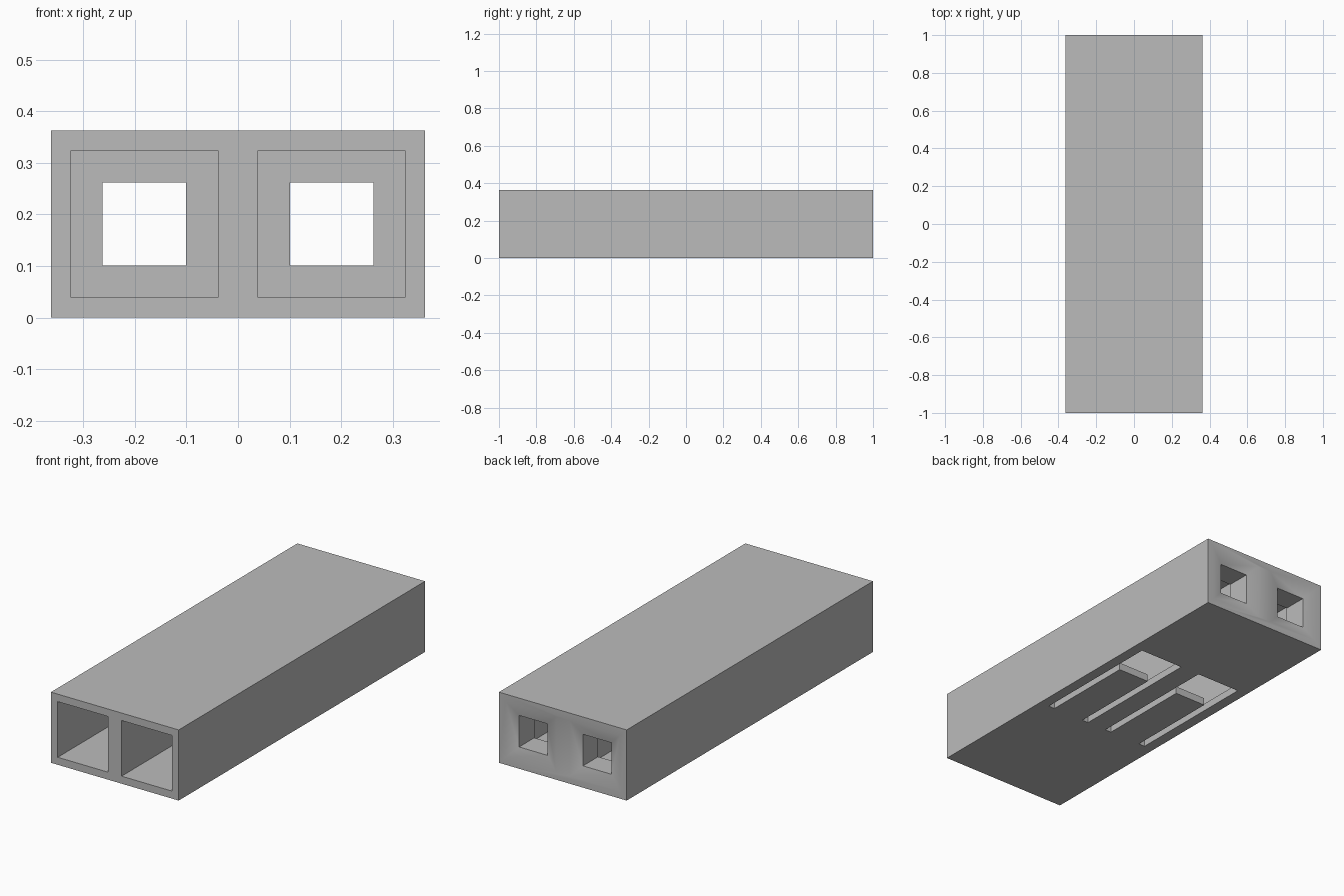
import bpy
import bmesh
from math import radians

WIDTH, HEIGHT, HALF_LEN = 0.726, 0.363, 1.0
CELL = 0.1815          # sideways and vertical centre of each cell
CAVITY = 0.143         # half size of a cavity
HOLE = 0.081           # half size of a rear hole
CAVITY_END = 0.857     # inner face of the rear wall
FUNNEL_START = 0.98    # depth at which the rear funnel meets the hole

cube = bpy.data.objects.get("Cube")
if cube:
    bpy.data.objects.remove(cube, do_unlink=True)

grey = bpy.data.materials.new("plain_grey")
grey.use_nodes = True
colour = (0.5, 0.5, 0.5, 1)
grey.diffuse_color = colour
grey.node_tree.nodes["Principled BSDF"].inputs["Base Color"].default_value = colour


def loft(name, lower, upper):
    """Closed solid between two matching rings of points."""
    bm = bmesh.new()
    a = [bm.verts.new(p) for p in lower]
    b = [bm.verts.new(p) for p in upper]
    bm.faces.new(a)
    bm.faces.new(b)
    for i in range(len(a)):
        j = (i + 1) % len(a)
        bm.faces.new((a[i], a[j], b[j], b[i]))
    bmesh.ops.recalc_face_normals(bm, faces=bm.faces)
    mesh = bpy.data.meshes.new(name)
    bm.to_mesh(mesh)
    bm.free()
    mesh.materials.append(grey)
    obj = bpy.data.objects.new(name, mesh)
    bpy.context.collection.objects.link(obj)
    return obj


def rect(cx, cz, hx, hz, y):
    """Rectangular ring facing along y."""
    return [(cx + sx * hx, y, cz + sz * hz)
            for sx, sz in ((-1, -1), (1, -1), (1, 1), (-1, 1))]


def cut(target, cutter):
    """Subtract a solid and discard it."""
    cutter.hide_render = True
    mod = target.modifiers.new("cut", "BOOLEAN")
    mod.operation = "DIFFERENCE"
    mod.solver = "EXACT"
    mod.object = cutter
    bpy.context.view_layer.objects.active = target
    bpy.ops.object.modifier_apply(modifier=mod.name)
    bpy.data.objects.remove(cutter, do_unlink=True)


# Outer block
housing = loft("connector_housing",
               rect(0, HEIGHT / 2, WIDTH / 2, HEIGHT / 2, -HALF_LEN),
               rect(0, HEIGHT / 2, WIDTH / 2, HEIGHT / 2, HALF_LEN))

# U-shaped slot that frees the latch tongue in the floor
OUT, TONGUE = 0.126, 0.09
HINGE, TIP, END = -0.286, 0.214, 0.428
slot = [(-OUT, HINGE), (-TONGUE, HINGE), (-TONGUE, TIP), (TONGUE, TIP),
        (TONGUE, HINGE), (OUT, HINGE), (OUT, END), (-OUT, END)]

for cx in (-CELL, CELL):
    # Cavity open to the front
    cut(housing, loft("cavity_cutter",
                      rect(cx, CELL, CAVITY, CAVITY, -HALF_LEN - 0.1),
                      rect(cx, CELL, CAVITY, CAVITY, CAVITY_END)))
    # Square hole through the rear wall
    cut(housing, loft("hole_cutter",
                      rect(cx, CELL, HOLE, HOLE, CAVITY_END - 0.1),
                      rect(cx, CELL, HOLE, HOLE, HALF_LEN + 0.1)))
    # Shallow funnel around the hole, extended past the rear face
    depth = HALF_LEN - FUNNEL_START
    spread = CAVITY - HOLE
    cut(housing, loft("funnel_cutter",
                      rect(cx, CELL, HOLE, HOLE, FUNNEL_START),
                      rect(cx, CELL, CAVITY + spread / 4, CAVITY + spread / 4,
                           HALF_LEN + depth / 4)))
    # Latch slot through the floor
    cut(housing, loft("slot_cutter",
                      [(cx + x, y, -0.1) for x, y in slot],
                      [(cx + x, y, 0.1) for x, y in slot]))

# Soft shading across the funnels, hard edges elsewhere
bpy.ops.object.select_all(action="DESELECT")
housing.select_set(True)
bpy.context.view_layer.objects.active = housing
bpy.ops.object.shade_smooth_by_angle(angle=radians(30))
